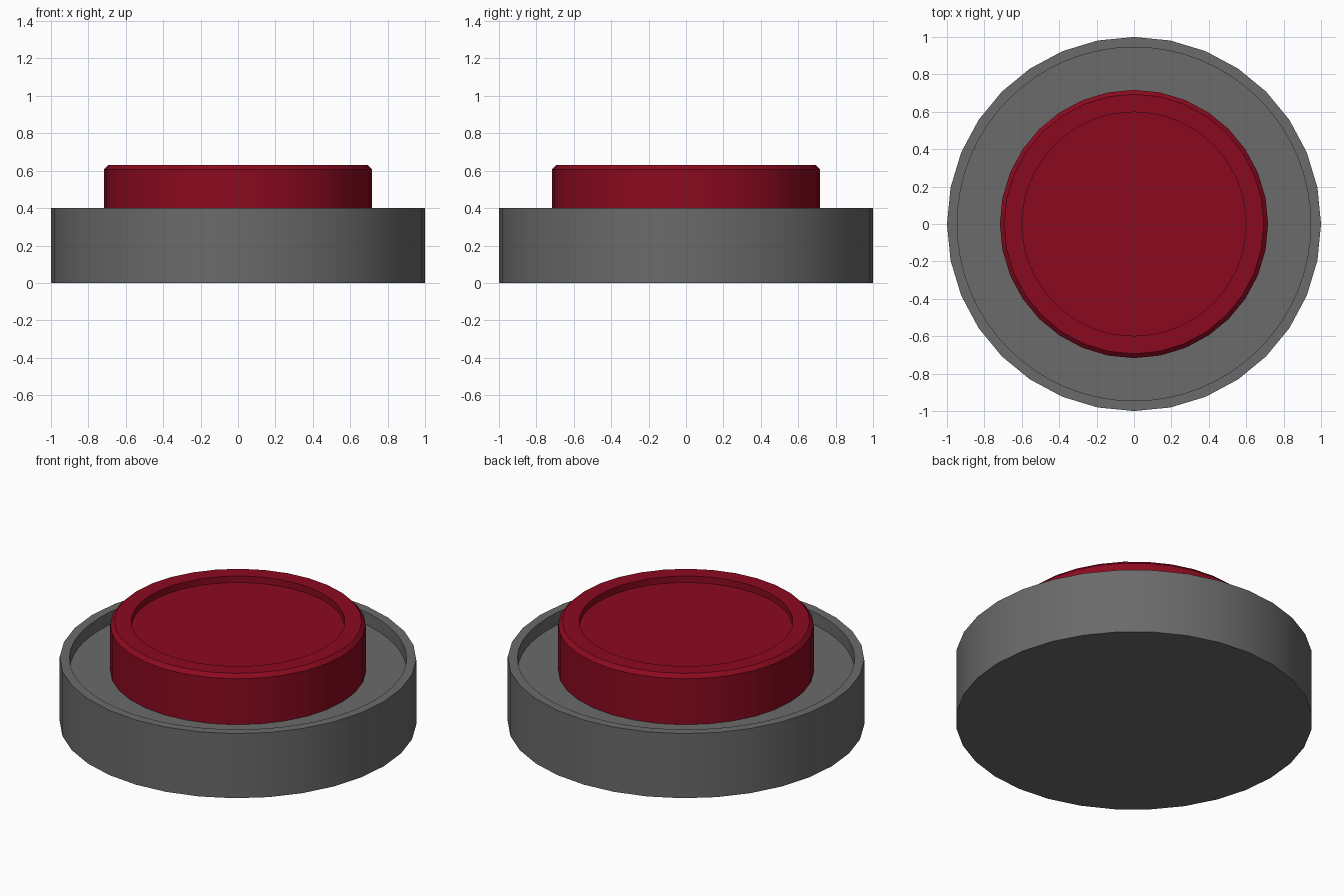
import bpy, bmesh
from math import cos, sin, tau, radians

if "Cube" in bpy.data.objects:
    bpy.data.objects.remove(bpy.data.objects["Cube"])


def turned(name, rings, color):
    """Closed turned solid from (radius, z, sides) rings, bottom to inner floor."""
    bm = bmesh.new()
    loops = []
    for r, z, n in rings:
        vs = [bm.verts.new((r * cos(tau * i / n), r * sin(tau * i / n), z)) for i in range(n)]
        loops.append((vs, [bm.edges.new((vs[i], vs[(i + 1) % n])) for i in range(n)]))
    for (_, a), (_, b) in zip(loops, loops[1:]):
        bmesh.ops.bridge_loops(bm, edges=a + b)
    bm.faces.new(loops[0][0][::-1])
    bm.faces.new(loops[-1][0])
    bmesh.ops.recalc_face_normals(bm, faces=bm.faces[:])
    me = bpy.data.meshes.new(name)
    bm.to_mesh(me)
    bm.free()
    ob = bpy.data.objects.new(name, me)
    bpy.context.collection.objects.link(ob)
    mat = bpy.data.materials.new(name + "_paint")
    mat.diffuse_color = color
    mat.use_nodes = True
    mat.node_tree.nodes["Principled BSDF"].inputs["Base Color"].default_value = mat.diffuse_color
    me.materials.append(mat)
    bpy.ops.object.select_all(action='DESELECT')
    ob.select_set(True)
    bpy.context.view_layer.objects.active = ob
    bpy.ops.object.shade_smooth_by_angle(angle=radians(30))
    return ob


# Dark grey housing with a shallow round recess
turned("housing", [(1, 0, 32), (1, 0.4, 32), (0.945, 0.4, 64), (0.945, 0.323, 64)],
       (0.145, 0.145, 0.145, 1))

# Red button with a chamfered rim and dished top
turned("button", [(0.717, 0.30, 32), (0.717, 0.607, 32), (0.694, 0.63, 32),
                  (0.598, 0.63, 64), (0.598, 0.59, 64)], (0.26, 0.003, 0.014, 1))
